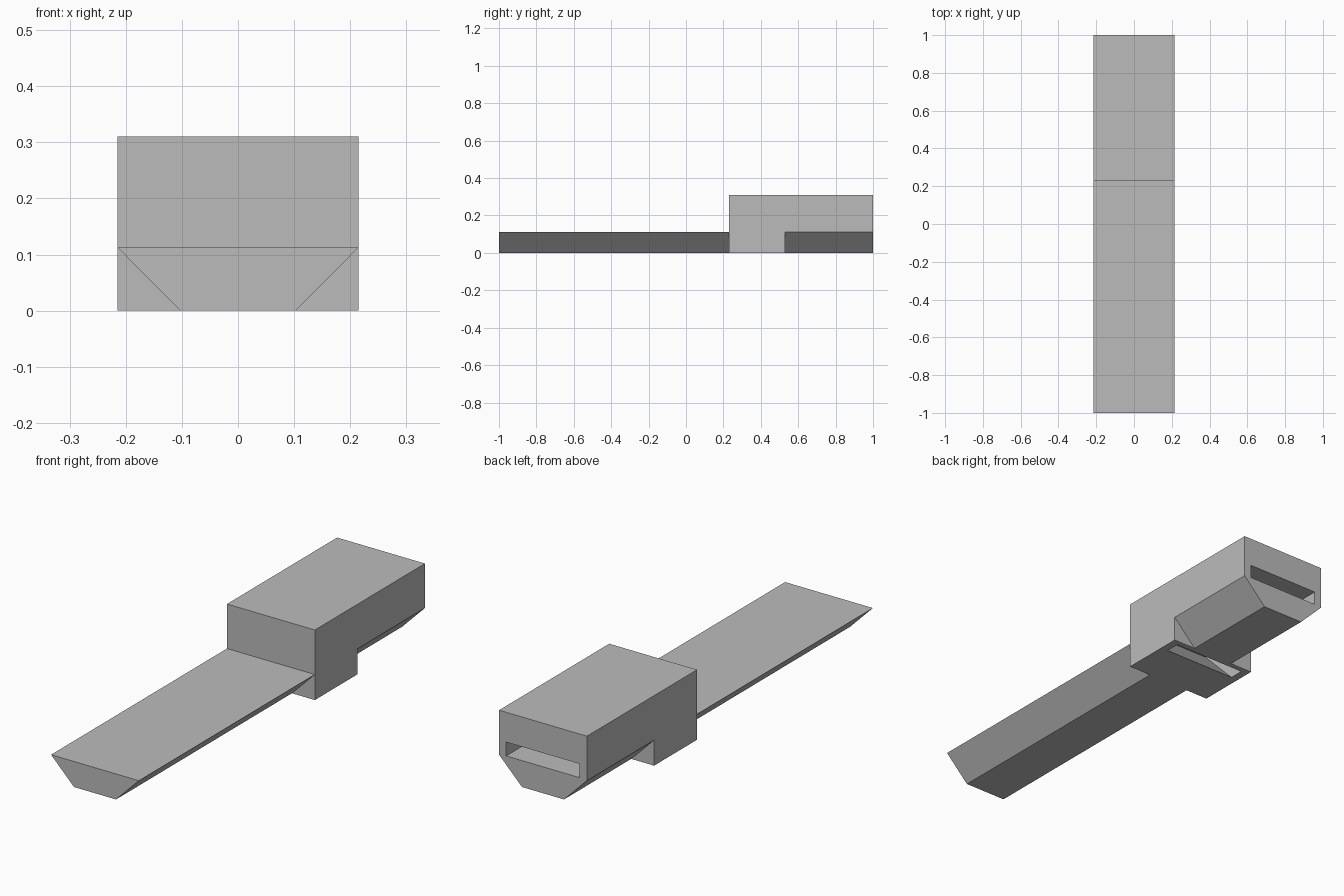
import bpy
import bmesh

# Remove the default cube
if "Cube" in bpy.data.objects:
    bpy.data.objects.remove(bpy.data.objects["Cube"], do_unlink=True)

HALF, FOOT, LIP, TOP = 0.215, 0.103, 0.113, 0.31
FRONT, STEP, BACK = 0.23, 0.53, 1.0

# Single flat colour
grey = bpy.data.materials.new("plain grey")
grey.use_nodes = True
colour = (0.5, 0.5, 0.5, 1)
grey.diffuse_color = colour
grey.node_tree.nodes["Principled BSDF"].inputs["Base Color"].default_value = colour


def prism(name, outline, start, end, axis):
    """Extrude a closed outline along x (outline is y,z) or y (outline is x,z)."""
    def place(a, b, t):
        return (t, a, b) if axis == "x" else (a, t, b)
    bm = bmesh.new()
    face = bm.faces.new([bm.verts.new(place(a, b, start)) for a, b in outline])
    grown = bmesh.ops.extrude_face_region(bm, geom=[face])["geom"]
    shift = place(0, 0, end - start)
    bmesh.ops.translate(bm, vec=shift, verts=[v for v in grown if isinstance(v, bmesh.types.BMVert)])
    bmesh.ops.recalc_face_normals(bm, faces=bm.faces)
    mesh = bpy.data.meshes.new(name)
    bm.to_mesh(mesh)
    bm.free()
    mesh.materials.append(grey)
    obj = bpy.data.objects.new(name, mesh)
    bpy.context.collection.objects.link(obj)
    return obj


def combine(target, other, operation):
    """Apply a boolean and discard the helper."""
    other.hide_render = True
    mod = target.modifiers.new(other.name, "BOOLEAN")
    mod.operation, mod.object, mod.solver = operation, other, "EXACT"
    bpy.context.view_layer.objects.active = target
    bpy.ops.object.modifier_apply(modifier=mod.name)
    bpy.data.objects.remove(other, do_unlink=True)


# Housing block with a bevelled underside behind the step
body = prism("clip_body", [(FRONT, 0), (BACK, 0), (BACK, TOP), (FRONT, TOP)], -HALF, HALF, "x")
for side in (-1, 1):
    past = HALF + 0.1
    wedge = [(side * (FOOT - 0.1), -0.1 * LIP / (HALF - FOOT)), (side * HALF, LIP),
             (side * past, LIP), (side * past, -0.1 * LIP / (HALF - FOOT))]
    combine(body, prism("bevel_cutter", wedge, STEP, BACK + 0.1, "y"), "DIFFERENCE")

# Strap slot: in through the back, folding down and out of the underside
slot = [(BACK + 0.1, 0.117), (BACK + 0.1, 0.178), (0.265, 0.178),
        (0.49, -0.05), (0.555, -0.05), (0.39, 0.117)]
combine(body, prism("slot_cutter", slot, -0.18, 0.18, "x"), "DIFFERENCE")

# Long dovetail rail running forward from the block
rail = [(-FOOT, 0), (FOOT, 0), (HALF, LIP), (-HALF, LIP)]
combine(body, prism("dovetail_rail", rail, -1, FRONT + 0.02, "y"), "UNION")
